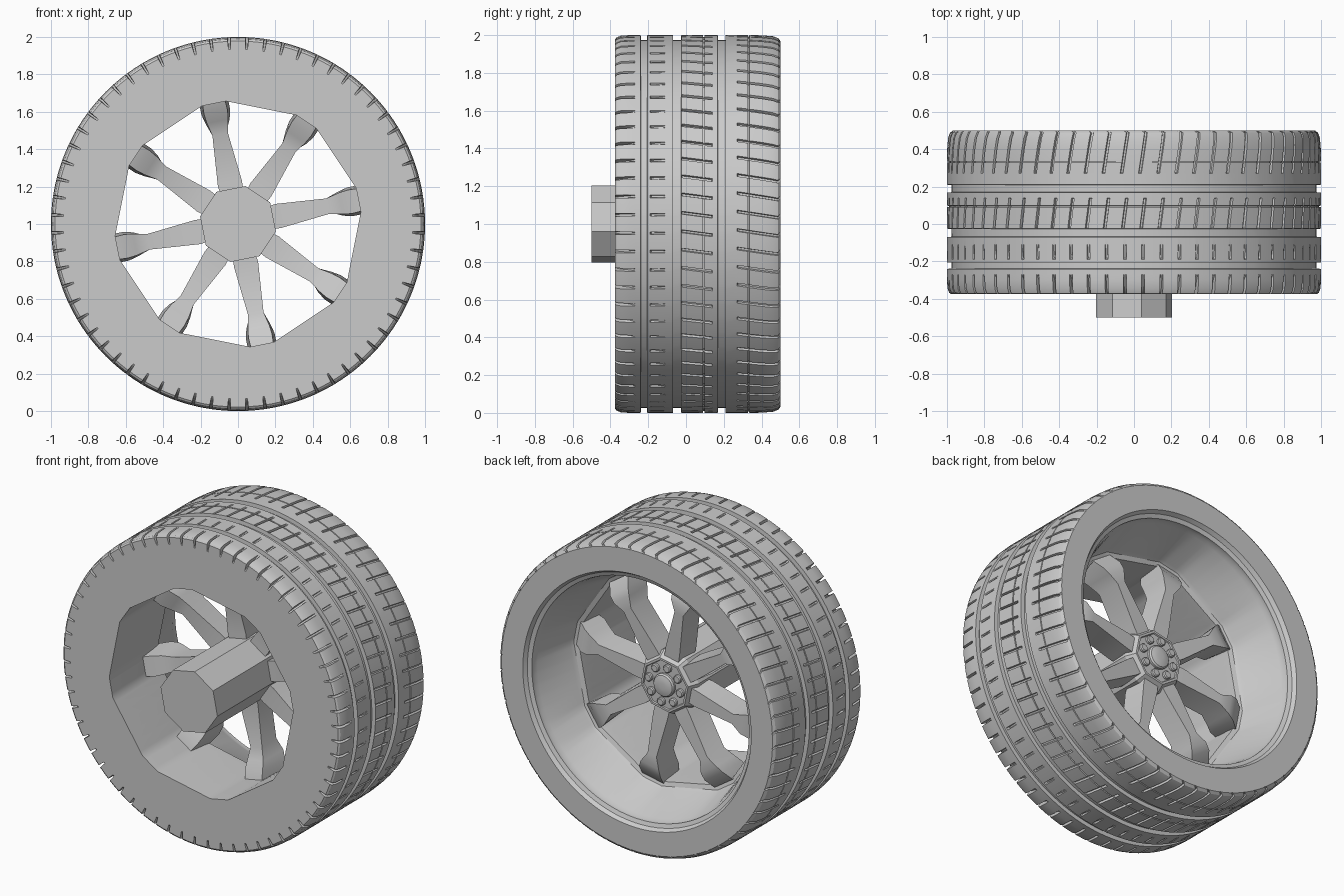
import bpy, bmesh, math
from mathutils import Matrix, Vector

if "Cube" in bpy.data.objects:
    bpy.data.objects.remove(bpy.data.objects["Cube"])

rad = math.radians
CZ = 1.0            # axle height
SECT = 64           # tread blocks round the tyre
STEP = 360 / SECT
COLS = (0, .42, .45, .55, .58)   # columns inside a sector; 2 and 3 are the slit floor

grey = bpy.data.materials.new("plain_grey")
grey.diffuse_color = (.6, .6, .6, 1)
grey.use_nodes = True
grey.node_tree.nodes["Principled BSDF"].inputs["Base Color"].default_value = grey.diffuse_color


def finish(name, bm, recalc=True):
    if recalc:
        bmesh.ops.recalc_face_normals(bm, faces=bm.faces)
    me = bpy.data.meshes.new(name)
    bm.to_mesh(me)
    bm.free()
    me.materials.append(grey)
    ob = bpy.data.objects.new(name, me)
    bpy.context.collection.objects.link(ob)
    bpy.ops.object.select_all(action='DESELECT')
    ob.select_set(True)
    bpy.context.view_layer.objects.active = ob
    bpy.ops.object.shade_smooth_by_angle(angle=rad(28))
    return ob


def polar(r, a, y):
    return Vector((r * math.cos(rad(a)), y, CZ + r * math.sin(rad(a))))


def octagon(R, a):
    # octagon with cut corners; the short sides sit behind the spokes
    d = abs((a - 11.25 + 22.5) % 45 - 22.5)
    if d <= 5.626:
        return R * math.cos(rad(5.625)) / math.cos(rad(d))
    return R * math.cos(rad(16.875)) / math.cos(rad(22.5 - d))


def skew(y):
    # slant of the slits, in degrees
    if y > .26:
        return -(y - .385) / .115 if y < .499 else 0
    if -.03 < y < .145:
        return -(y - .06) / .08 * .6
    return 0


def lathe(name, rows):
    # rows: y, radius, slit depth, octagon share (1 = octagon, 0 = circle)
    bm = bmesh.new()
    grid = []
    for y, r, depth, o in rows:
        ring = []
        for s in range(SECT):
            for i, u in enumerate(COLS):
                a = (s + u) * STEP
                rr = o * octagon(r, a) + (1 - o) * r
                if i in (2, 3):
                    rr -= depth
                ring.append(bm.verts.new(polar(rr, a + (skew(y) if i else 0), y)))
        grid.append(ring)
    n = SECT * len(COLS)
    for p, q in zip(grid, grid[1:]):
        for j in range(n):
            k = (j + 1) % n
            bm.faces.new((p[j], q[j], q[k], p[k]))
    return finish(name, bm, recalc=False)


def groove(y0, y1, d=.025):
    return [(y0, 1, 0, 0), (y0 + .002, 1 - d, 0, 0), (y1 - .002, 1 - d, 0, 0), (y1, 1, 0, 0)]


# tyre: front wall, tread from front to back, back wall
F, B = -.375, .5
tread = [(F, .66, 0, 1), (F, .925, 0, 0), (F, .978, .045, 0), (-.368, .988, .045, 0),
         (-.345, .997, .035, 0), (-.30, 1, .02, 0), (-.27, 1, 0, 0)]
tread += groove(-.24, -.205)
tread += [(-.19, 1, 0, 0), (-.182, 1, .014, 0), (-.11, 1, 0, 0)]
tread += groove(-.07, -.025)
tread += [(-.022, 1, .015, 0), (.09, 1, .015, 0), (.091, .99, .006, 0), (.097, .99, .006, 0),
          (.098, 1, .015, 0), (.135, 1, .015, 0), (.14, 1, 0, 0)]
tread += groove(.168, .21)
tread += [(.27, 1, 0, 0), (.276, 1, .013, 0), (.328, 1, .013, 0), (.329, .992, .006, 0),
          (.334, .992, .006, 0), (.335, 1, .013, 0), (.40, .999, .015, 0),
          (.46, .994, .015, 0), (.488, .984, .012, 0), (B, .968, .002, 0), (B, .815, 0, 0)]
lathe("tyre", tread)

# rim: back lip, cone, ledge behind the spokes, eight-sided tunnel to the front
lathe("rim", [(B, .815, 0, 0), (.475, .80, 0, 0), (.465, .775, 0, 0), (.44, .775, 0, 0),
              (.42, .765, 0, 0), (.17, .71, 0, .8), (.15, .70, 0, 1), (.14, .672, 0, 1),
              (.09, .668, 0, 1), (F, .66, 0, 1)])

# spokes: r, front half width, back half width, front y, back y
SPOKE = [(.10, .055, .050, .05, .19), (.22, .066, .052, .05, .20), (.49, .042, .032, .05, .21),
         (.56, .058, .066, .02, .215), (.61, .064, .078, -.01, .20), (.675, .060, .078, -.03, .15)]


def spoke(angle, idx):
    bm = bmesh.new()
    c = Vector((math.cos(rad(angle)), 0, math.sin(rad(angle))))
    t = Vector((-c.z, 0, c.x))
    rings = []
    for r, wf, wb, yf, yb in SPOKE:
        pts = [(-wf, yf), (wf, yf), (wb, yb), (-wb, yb)]
        rings.append([bm.verts.new(c * r + t * w + Vector((0, y, CZ))) for w, y in pts])
    for p, q in zip(rings, rings[1:]):
        for j in range(4):
            k = (j + 1) % 4
            bm.faces.new((p[j], p[k], q[k], q[j]))
    bm.faces.new(rings[0])
    bm.faces.new(rings[-1])
    finish(f"spoke_{idx}", bm)


for i in range(8):
    spoke(11.25 + 45 * i, i + 1)


def turned(name, profile, sides, start=0, cx=0, cz=0):
    # solid turned round the y axis; profile: (y, radius)
    bm = bmesh.new()
    rings = [[bm.verts.new(polar(r, start + 360 * j / sides, y) + Vector((cx, 0, cz)))
              for j in range(sides)] for y, r in profile]
    for p, q in zip(rings, rings[1:]):
        for j in range(sides):
            k = (j + 1) % sides
            bm.faces.new((p[j], q[j], q[k], p[k]))
    bm.faces.new(rings[0])
    bm.faces.new(rings[-1])
    return finish(name, bm)


# hub with long front axle and recessed back plate
turned("hub", [(-.5, .207), (.16, .207), (.22, .172), (.22, .158), (.212, .154)], 8, -11.25)
turned("centre_cap", [(.20, .074), (.226, .074), (.236, .066), (.242, .045), (.244, .02)], 24)

# lug nuts
for i in range(8):
    a = rad(11.25 + 45 * i)
    turned(f"lug_nut_{i + 1}", [(.20, .026), (.226, .026), (.232, .02)], 12, 0,
           .114 * math.cos(a), .114 * math.sin(a))
